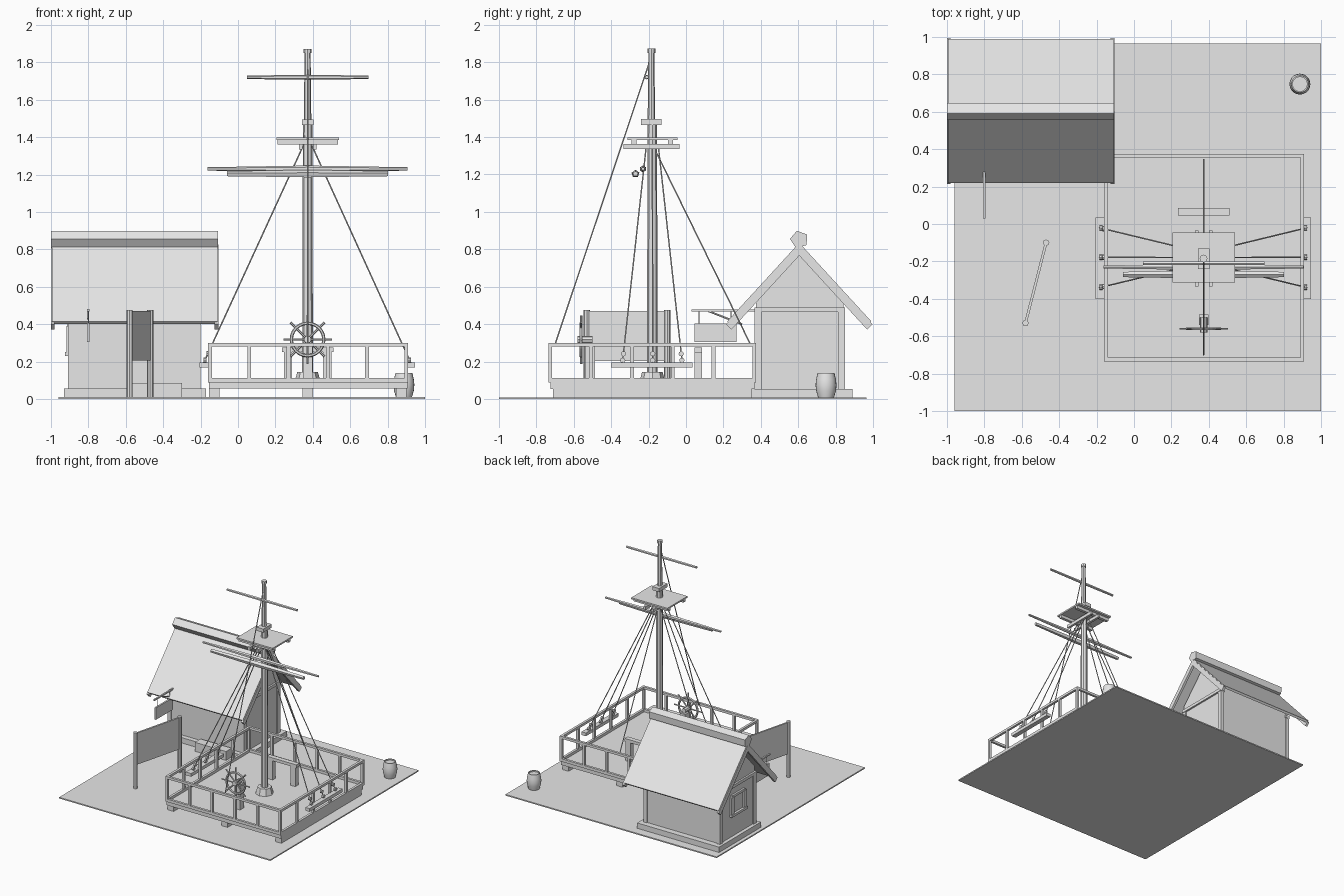
import bpy, bmesh, math
from mathutils import Vector

if "Cube" in bpy.data.objects:
    bpy.data.objects.remove(bpy.data.objects["Cube"], do_unlink=True)

grey = bpy.data.materials.new("light_grey")
grey.use_nodes = True
GREY = (0.8, 0.8, 0.8, 1)
grey.diffuse_color = GREY
grey.node_tree.nodes["Principled BSDF"].inputs["Base Color"].default_value = GREY


def finish(name, bm):
    bmesh.ops.recalc_face_normals(bm, faces=bm.faces[:])
    mesh = bpy.data.meshes.new(name)
    bm.to_mesh(mesh)
    bm.free()
    mesh.materials.append(grey)
    ob = bpy.data.objects.new(name, mesh)
    bpy.context.collection.objects.link(ob)
    return ob


def box(name, x, y, z):
    """Box from (min, max) ranges."""
    bm = bmesh.new()
    bmesh.ops.create_cube(bm, size=1)
    for v in bm.verts:
        v.co = [r[0] + (c + 0.5) * (r[1] - r[0]) for c, r in zip(v.co, (x, y, z))]
    return finish(name, bm)


def rod(name, a, b, r1, r2=None, sides=6):
    """Straight or tapered bar between two points."""
    a, b = Vector(a), Vector(b)
    bm = bmesh.new()
    bmesh.ops.create_cone(bm, cap_ends=True, segments=sides, radius1=r1,
                          radius2=r1 if r2 is None else r2, depth=(b - a).length)
    turn = (b - a).to_track_quat('Z', 'Y')
    for v in bm.verts:
        v.co = turn @ v.co + (a + b) / 2
    return finish(name, bm)


def extrude_x(name, profile, x0, x1):
    """Sweep a (y, z) outline along x."""
    bm = bmesh.new()
    face = bm.faces.new([bm.verts.new((x0, y, z)) for y, z in profile])
    new = bmesh.ops.extrude_face_region(bm, geom=[face])["geom"]
    for v in new:
        if isinstance(v, bmesh.types.BMVert):
            v.co.x = x1
    return finish(name, bm)


# Ground
box("ground", (-0.96, 1), (-1, 0.965), (0, 0.01))

# House body
box("house_base", (-0.93, -0.17), (0.335, 0.89), (0.01, 0.055))
box("door_step", (-0.59, -0.3), (0.27, 0.345), (0.01, 0.085))
RIDGE = 0.605
extrude_x("house_walls", [(0.375, 0.055), (0.84, 0.055), (0.84, 0.53),
                          (RIDGE, 0.78), (0.375, 0.53)], -0.9, -0.21)
for x in (-0.895, -0.215):
    for y in (0.385, 0.83):
        box("corner_post", (x - 0.015, x + 0.015), (y - 0.018, y + 0.018), (0.055, 0.48))
    box("gable_beam", (x - 0.02, x + 0.02), (0.365, 0.85), (0.465, 0.49))


def chevron(top, reach, thick):
    drop = reach * 1.09
    return [(RIDGE - reach, top - drop), (RIDGE, top), (RIDGE + reach, top - drop),
            (RIDGE + reach - thick * 0.7, top - drop - thick * 0.7),
            (RIDGE, top - thick * 1.45), (RIDGE - reach + thick * 0.7, top - drop - thick * 0.7)]


# Roof
extrude_x("roof", chevron(0.835, 0.385, 0.02), -0.995, -0.11)
for x in (-1.0, -0.125):
    extrude_x("barge_board", chevron(0.825, 0.39, 0.04), x, x + 0.02)
ring = [math.radians(90 + 72 * i + 15) for i in range(5)]
extrude_x("ridge_log", [(RIDGE + 0.05 * math.cos(a), 0.853 + 0.048 * math.sin(a))
                        for a in ring], -1.0, -0.108)

# Shuttered window on the outer gable
box("window_pane", (-0.905, -0.898), (0.54, 0.67), (0.25, 0.39))
box("window_sill", (-0.925, -0.9), (0.5, 0.71), (0.23, 0.25))
box("window_lintel", (-0.915, -0.9), (0.52, 0.69), (0.385, 0.405))
for y in (0.505, 0.665):
    box("shutter", (-0.918, -0.9), (y, y + 0.04), (0.25, 0.39))

# Hanging sign
box("sign_arm", (-0.806, -0.794), (0.03, 0.37), (0.468, 0.48))
rod("sign_brace", (-0.8, 0.12, 0.47), (-0.8, 0.3, 0.4), 0.005)
box("hanging_sign", (-0.807, -0.793), (0.045, 0.27), (0.305, 0.405))
for y in (0.07, 0.24):
    rod("sign_chain", (-0.8, y, 0.4), (-0.8, y, 0.47), 0.003, sides=4)

# Notice board on two posts
a, b = Vector((-0.47, -0.1, 0)), Vector((-0.58, -0.53, 0))
board = box("notice_board", (-0.222, 0.222), (-0.007, 0.007), (0.205, 0.47))
board.location = (a + b) / 2
board.rotation_euler.z = math.atan2(b.y - a.y, b.x - a.x)
for p in (a, b):
    rod("notice_post", p, p + Vector((0, 0, 0.477)), 0.017, sides=8)

# Deck on three beams
X0, X1, Y0, Y1 = -0.16, 0.91, -0.735, 0.375
CX, MY = 0.372, -0.18
for x0, x1 in ((-0.155, -0.045), (0.345, 0.4), (0.79, 0.9)):
    box("deck_beam", (x0, x1) if x0 > 0.2 and x1 < 0.5 else
        ((x0, x0 + 0.055) if x0 < 0 else (x1 - 0.055, x1)), (-0.71, 0.35), (0.01, 0.055))
box("deck", (X0 + 0.005, X1 - 0.005), (Y0 + 0.01, Y1 - 0.01), (0.055, 0.09))

# Railing
W = 0.02
for z0, z1 in ((0.088, 0.112), (0.28, 0.3)):
    for x in (X0, X1 - W):
        box("side_rail", (x, x + W), (Y0, Y1), (z0, z1))
    for y in (Y0, Y1 - W):
        box("end_rail", (X0, X1), (y, y + W), (z0, z1))
for i in range(6):
    t = i / 5
    px = X0 + t * (X1 - X0 - W)
    py = Y0 + t * (Y1 - Y0 - W)
    for y in (Y0, Y1 - W):
        box("end_rail_post", (px, px + W), (y, y + W), (0.11, 0.285))
    if 0 < i < 5:
        for x in (X0, X1 - W):
            box("side_rail_post", (x, x + W), (py, py + W), (0.11, 0.285))

# Bench
box("bench_top", (0.235, 0.51), (0.045, 0.085), (0.25, 0.275))
for x in (0.245, 0.455):
    box("bench_leg", (x, x + 0.045), (0.045, 0.085), (0.088, 0.25))

# Steering wheel and stand
box("wheel_stand", (0.347, 0.397), (-0.54, -0.485), (0.088, 0.3))
WY, WZ = -0.56, 0.318
rod("wheel_axle", (CX, WY - 0.02, WZ), (CX, -0.5, WZ), 0.02, sides=8)
bpy.ops.mesh.primitive_torus_add(major_radius=0.087, minor_radius=0.009, major_segments=24,
                                 minor_segments=6, location=(CX, WY, WZ),
                                 rotation=(math.pi / 2, 0, 0))
bpy.context.object.name = "wheel_rim"
bpy.context.object.data.materials.append(grey)
for i in range(8):
    s = math.radians(45 * i)
    rod("wheel_spoke", (CX, WY, WZ),
        (CX + 0.13 * math.cos(s), WY, WZ + 0.13 * math.sin(s)), 0.006)

# Mast
rod("mast_collar", (CX, MY, 0.088), (CX, MY, 0.145), 0.07, 0.055, 8)
rod("lower_mast", (CX, MY, 0.1), (CX, MY, 1.48), 0.029, 0.025, 8)
rod("top_mast", (CX, MY - 0.005, 1.4), (CX, MY - 0.005, 1.86), 0.021, 0.016, 8)
rod("mast_cap", (CX, MY - 0.005, 1.85), (CX, MY - 0.005, 1.872), 0.021, sides=8)
box("mast_joint", (0.341, 0.403), (-0.24, -0.13), (1.465, 1.495))

# Lookout platform
for x in (0.325, 0.4):
    box("trestle", (x, x + 0.02), (-0.335, -0.035), (1.335, 1.362))
for y in (-0.29, -0.095):
    box("cross_tree", (0.21, 0.535), (y, y + 0.025), (1.36, 1.386))
box("lookout_floor", (0.205, 0.54), (-0.312, -0.045), (1.385, 1.398))

# Yards: each half tapers outward
for side in (-1, 1):
    rod("main_yard", (CX, -0.23, 1.23), (CX + side * 0.535, -0.23, 1.23), 0.018, 0.009, 6)
    rod("furled_boom", (CX, -0.27, 1.203), (CX + side * 0.43, -0.27, 1.203), 0.022, 0.015, 5)
    rod("top_yard", (CX, -0.21, 1.72), (CX + side * 0.325, -0.21, 1.72), 0.012, 0.01, 6)

# Shrouds and their outer shelves
for side, x0, x1, ax in ((-1, -0.205, -0.155, -0.185), (1, 0.905, 0.945, 0.925)):
    box("shroud_shelf", (x0, x1), (-0.4, 0.035), (0.168, 0.195))
    for y in (-0.34, -0.178, -0.02):
        foot = Vector((ax, y, 0.19))
        head = Vector((CX + side * 0.025, MY + (y - MY) * 0.2, 1.35))
        rod("shroud", foot, head, 0.004, sides=5)
        for d in (0.015, 0.045):
            p = foot.lerp(head, d)
            rod("deadeye", p - Vector((0.008, 0, 0)), p + Vector((0.008, 0, 0)), 0.014, sides=8)

# Fore and back stays
rod("fore_stay", (CX, -0.7, 0.29), (CX, -0.195, 1.8), 0.004, sides=5)
rod("back_stay", (CX, 0.345, 0.29), (CX, -0.16, 1.32), 0.004, sides=5)

# Barrel with a sunken lid
bm = bmesh.new()
N = 20
rings = []
for r, z in ((0.043, 0.01), (0.053, 0.045), (0.056, 0.075), (0.053, 0.105),
             (0.045, 0.14), (0.038, 0.14), (0.038, 0.13)):
    rings.append([bm.verts.new((0.887 + r * math.cos(math.tau * i / N),
                                0.748 + r * math.sin(math.tau * i / N), z)) for i in range(N)])
for lo, hi in zip(rings, rings[1:]):
    for i in range(N):
        j = (i + 1) % N
        bm.faces.new((lo[i], lo[j], hi[j], hi[i]))
bm.faces.new(rings[0])
bm.faces.new(rings[-1])
barrel = finish("barrel", bm)
bpy.ops.object.select_all(action='DESELECT')
barrel.select_set(True)
bpy.context.view_layer.objects.active = barrel
bpy.ops.object.shade_smooth_by_angle()
